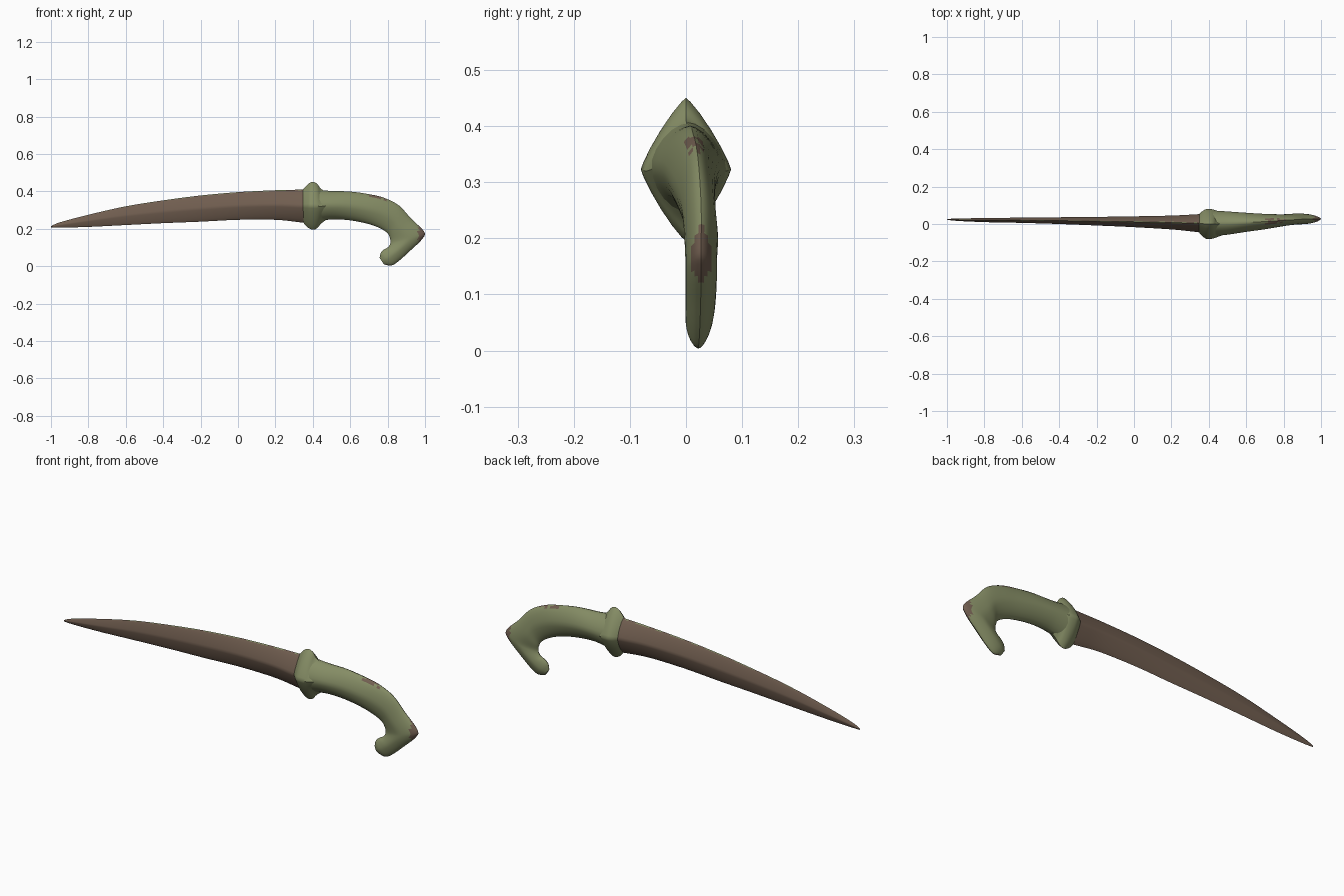
import bpy, bmesh, math, random
from mathutils import Vector

random.seed(4)
SIDES, STEPS = 24, 5

cube = bpy.data.objects.get("Cube")
if cube:
    bpy.data.objects.remove(cube)


def material(name, rgb):
    mat = bpy.data.materials.new(name)
    mat.use_nodes = True
    mat.diffuse_color = (*rgb, 1)
    bsdf = next(n for n in mat.node_tree.nodes if n.type == "BSDF_PRINCIPLED")
    bsdf.inputs["Base Color"].default_value = (*rgb, 1)
    bsdf.inputs["Roughness"].default_value = 0.8
    return mat


BROWN = material("weathered brown", (0.165, 0.112, 0.08))
GREEN = material("aged green", (0.235, 0.265, 0.13))


def smooth_rows(rows):
    """Catmull-Rom interpolation through the section rows."""
    rows = [Vector(r) for r in rows]
    out = []
    for i in range(len(rows) - 1):
        a, b = rows[max(i - 1, 0)], rows[i]
        c, d = rows[i + 1], rows[min(i + 2, len(rows) - 1)]
        for s in range(STEPS):
            t = s / STEPS
            out.append(b + (c - a) * t / 2 + (2 * a - 5 * b + 4 * c - d) * t**2 / 2
                       + (3 * b - a - 3 * c + d) * t**3 / 2)
    return out + [rows[-1]]


def power(v, p):
    return math.copysign(abs(v) ** p, v)


def loft(name, rows, sharpness, mats, paint=None):
    """Skin sections given as top x, top z, bottom x, bottom z, y centre, half width."""
    bm = bmesh.new()
    rings = []
    for xt, zt, xb, zb, yc, hw in smooth_rows(rows):
        top, bottom = Vector((xt, yc, zt)), Vector((xb, yc, zb))
        mid, axis = (top + bottom) / 2, (top - bottom) / 2
        ring = []
        for k in range(SIDES):
            a = math.tau * k / SIDES
            p = mid + axis * power(math.cos(a), sharpness)
            p.y += hw * power(math.sin(a), sharpness)
            ring.append(bm.verts.new(p))
        rings.append(ring)
    for r, s in zip(rings, rings[1:]):
        for k in range(SIDES):
            n = (k + 1) % SIDES
            face = bm.faces.new((r[k], r[n], s[n], s[k]))
            if paint and paint(face.calc_center_median(), k):
                face.material_index = 1
    bm.faces.new(rings[0])
    bm.faces.new(rings[-1])
    bmesh.ops.recalc_face_normals(bm, faces=bm.faces)
    mesh = bpy.data.meshes.new(name)
    bm.to_mesh(mesh)
    bm.free()
    for m in mats:
        mesh.materials.append(m)
    obj = bpy.data.objects.new(name, mesh)
    bpy.context.collection.objects.link(obj)
    bpy.ops.object.select_all(action="DESELECT")
    obj.select_set(True)
    bpy.context.view_layer.objects.active = obj
    bpy.ops.object.shade_smooth_by_angle(angle=math.radians(40))
    return obj


def upright(rows):
    """Expand x, top, bottom, y centre, half width to full section rows."""
    return [(x, t, x, b, y, w) for x, t, b, y, w in rows]


# Curved blade with a central ridge and a patchy green spine
blade = upright([
    (-1, .214, .207, .025, .002), (-.95, .235, .206, .023, .006),
    (-.8, .275, .21, .021, .011), (-.6, .32, .22, .02, .014),
    (-.4, .352, .23, .018, .018), (-.2, .378, .238, .015, .023),
    (0, .396, .248, .012, .029), (.2, .406, .248, .008, .037),
    (.32, .409, .236, .005, .046), (.38, .412, .228, .003, .052)])
loft("blade", blade, 1.6, (BROWN, GREEN),
     lambda c, k: k in (0, SIDES - 1) and random.random() < .6)

# Flared diamond guard
guard = upright([
    (.345, .407, .238, .003, .045), (.365, .43, .214, .002, .066),
    (.385, .446, .2, 0, .079), (.405, .45, .195, 0, .08),
    (.425, .438, .205, 0, .077), (.445, .412, .228, 0, .07),
    (.48, .396, .254, .003, .06)])
loft("guard", guard, 1.7, (GREEN,))

# Grip that bends into the hooked pommel
grip = upright([
    (.41, .41, .235, .003, .07), (.5, .402, .25, .005, .062),
    (.6, .399, .245, .009, .051), (.7, .385, .225, .013, .041)])
hook = [
    (.78, .366, .765, .2, .018, .034),
    (.86, .325, .80, .175, .023, .03),
    (.925, .255, .812, .15, .027, .03),
    (.995, .185, .815, .13, .027, .028),
    (.985, .145, .812, .115, .027, .028),
    (.92, .082, .80, .1, .026, .027),
    (.86, .028, .782, .09, .024, .025),
    (.82, .004, .764, .073, .022, .02),
    (.78, .01, .757, .045, .022, .008)]


def worn(c, k):
    # Worn heel and a speckled patch on the back of the grip
    heel = c.x > .962
    patch = .7 < c.x < .82 and k in (0, 1, SIDES - 2, SIDES - 1)
    return heel or (patch and random.random() < .4)


loft("grip", grip + hook, 1.25, (GREEN, BROWN), worn)
